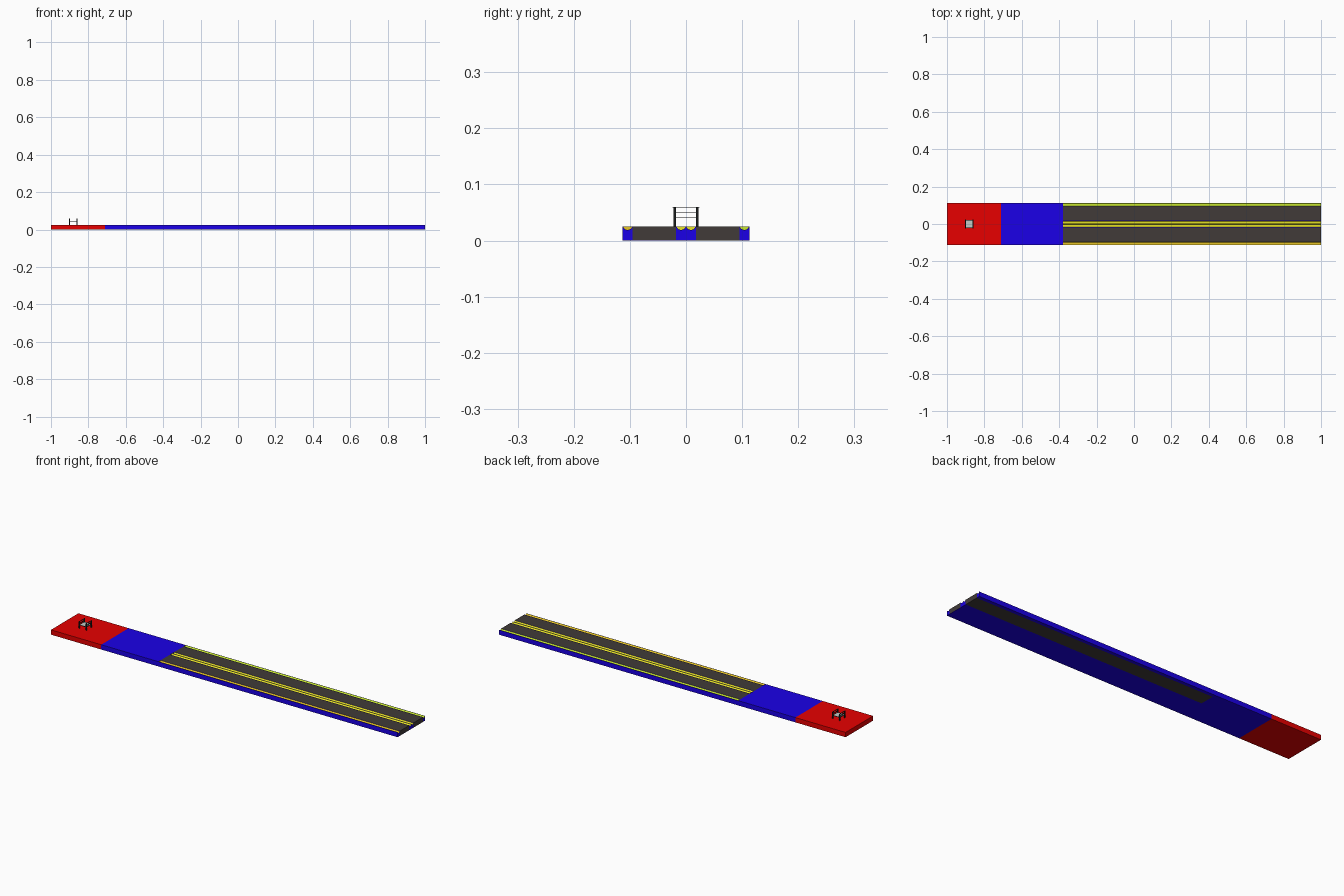
import bpy, bmesh, math

if "Cube" in bpy.data.objects:
    bpy.data.objects.remove(bpy.data.objects["Cube"])


def mat(name, r, g, b):
    m = bpy.data.materials.new(name)
    m.diffuse_color = (r, g, b, 1)
    m.use_nodes = True
    m.node_tree.nodes["Principled BSDF"].inputs["Base Color"].default_value = m.diffuse_color
    return m


RED = mat("red", 0.8, 0.0, 0.0)
BLUE = mat("blue", 0.011, 0.0, 0.8)
LANE = mat("dark grey", 0.052, 0.043, 0.040)
YELLOW = mat("yellow", 0.8, 0.76, 0.02)
LIME = mat("yellow green", 0.58, 0.8, 0.03)
GOLD = mat("gold", 0.8, 0.56, 0.02)
BLACK = mat("black", 0.010, 0.012, 0.012)
GREY = mat("light grey", 0.55, 0.60, 0.57)

TOP = 0.025          # floor height
HALF = 0.113         # half width
LANE_X = -0.38       # where the lanes start
R, DEPTH = 0.0078, 0.006


def finish(name, bm, mats):
    bmesh.ops.recalc_face_normals(bm, faces=bm.faces)
    me = bpy.data.meshes.new(name)
    bm.to_mesh(me)
    bm.free()
    for m in mats:
        me.materials.append(m)
    ob = bpy.data.objects.new(name, me)
    bpy.context.collection.objects.link(ob)
    return ob


def box(name, x0, x1, y0, y1, z0, z1, m):
    bm = bmesh.new()
    bmesh.ops.create_cube(bm, size=1)
    for v in bm.verts:
        v.co = (x1 if v.co.x > 0 else x0, y1 if v.co.y > 0 else y0, z1 if v.co.z > 0 else z0)
    return finish(name, bm, [m])


def arc(yc, n=8):
    """Half-round groove section, left to right."""
    return [(yc - R * math.cos(math.pi * i / n), TOP - DEPTH * math.sin(math.pi * i / n))
            for i in range(n + 1)]


def divider(name, y0, y1, gutters, m):
    """Strip between lanes with half-round gutters cut along its top."""
    pts = [(y1, TOP), (y1, 0), (y0, 0), (y0, TOP)]
    painted = set()
    for yc in gutters:
        a = arc(yc)
        painted.update(range(len(pts), len(pts) + len(a) - 1))
        pts += a
    bm = bmesh.new()
    near = [bm.verts.new((LANE_X, y, z)) for y, z in pts]
    far = [bm.verts.new((1, y, z)) for y, z in pts]
    n = len(pts)
    for i in range(n):
        j = (i + 1) % n
        f = bm.faces.new((near[i], near[j], far[j], far[i]))
        f.material_index = 1 if i in painted else 0
    bm.faces.new(near)
    bm.faces.new(far)
    finish(name, bm, [BLUE, m])
    # painted end wall of each gutter
    for k, yc in enumerate(gutters):
        bm = bmesh.new()
        f = bm.faces.new([bm.verts.new((LANE_X + 0.0006, y, z)) for y, z in arc(yc)])
        f.normal_update()
        if f.normal.x < 0:
            f.normal_flip()
        me = bpy.data.meshes.new(f"{name}_gutter_end_{k}")
        bm.to_mesh(me)
        bm.free()
        me.materials.append(m)
        bpy.context.collection.objects.link(bpy.data.objects.new(me.name, me))


# floor: seating area and approach
box("seating_floor", -1, -0.71, -HALF, HALF, 0, TOP, RED)
box("approach_floor", -0.71, LANE_X, -HALF, HALF, 0, TOP, BLUE)

# lanes
box("lane_back", LANE_X, 1, 0.018, 0.095, 0, TOP, LANE)
box("lane_front", LANE_X, 1, -0.095, -0.018, 0.001, TOP, LANE)
box("lane_front_underside", LANE_X, 1, -0.095, -0.018, 0, 0.001, BLUE)

# dividers with gutters
divider("divider_front", -HALF, -0.095, [-0.104], GOLD)
divider("divider_middle", -0.018, 0.018, [-0.0088, 0.0088], YELLOW)
divider("divider_back", 0.095, HALF, [0.104], LIME)

# small table stand: posts, end rails, side rails and tray
XC, DX, DY, T = -0.881, 0.020, 0.0200, 0.0023
for sx, end in ((-1, "left"), (1, "right")):
    x = XC + sx * DX
    for sy, side in ((-1, "front"), (1, "back")):
        y = sy * DY
        box(f"post_{end}_{side}", x - T, x + T, y - T, y + T, TOP, 0.0592, BLACK)
    for k, z in enumerate((0.0495, 0.0592)):
        w = DY + (0.004 if k else 0)
        box(f"end_rail_{end}_{k}", x - T, x + T, -w, w, z - 0.0006, z + 0.0006, BLACK)
    box(f"tray_rim_{end}", x - T, x + T, -DY, DY, 0.0408, 0.0422, BLACK)
for sy, side in ((-1, "front"), (1, "back")):
    y = sy * DY
    box(f"tray_rim_{side}", XC - DX, XC + DX, y - T, y + T, 0.0408, 0.0422, BLACK)
box("tray", XC - DX + T, XC + DX - T, -DY + T, DY - T, 0.0410, 0.0421, GREY)
